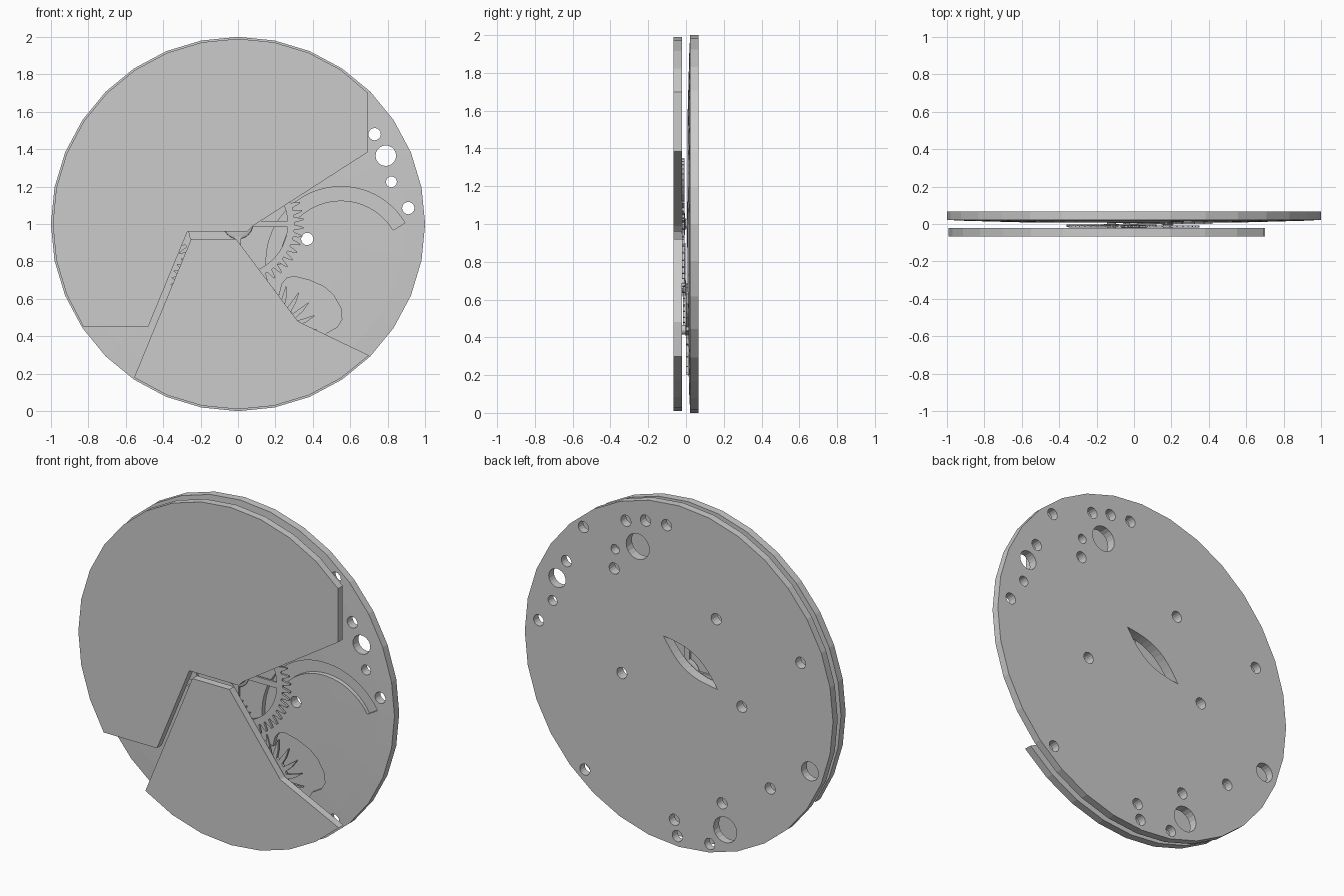
import bpy, bmesh
from math import sin, cos, pi, radians, atan2
from mathutils import Vector

if "Cube" in bpy.data.objects:
    bpy.data.objects.remove(bpy.data.objects["Cube"])


def add_prism(bm, pts, y0, y1):
    front = [bm.verts.new((x, y0, z)) for x, z in pts]
    back = [bm.verts.new((x, y1, z)) for x, z in pts]
    bm.faces.new(front)
    bm.faces.new(back[::-1])
    n = len(pts)
    for i in range(n):
        j = (i + 1) % n
        bm.faces.new((front[i], back[i], back[j], front[j]))


def finish(bm, name):
    bmesh.ops.recalc_face_normals(bm, faces=bm.faces)
    me = bpy.data.meshes.new(name)
    bm.to_mesh(me)
    bm.free()
    ob = bpy.data.objects.new(name, me)
    bpy.context.collection.objects.link(ob)
    return ob


def arc(cx, cz, r, a0, a1, n):
    return [(cx + r * cos(a0 + (a1 - a0) * i / n), cz + r * sin(a0 + (a1 - a0) * i / n))
            for i in range(n + 1)]


def circle(cx, cz, r, n=16):
    return arc(cx, cz, r, 0, 2 * pi, n)[:-1]


def tip_arc(p, q, bulge, n=12):
    # shallow curve from p to q, pushed sideways by bulge
    p, q = Vector(p), Vector(q)
    d = (q - p).normalized()
    side = Vector((-d.y, d.x))
    return [tuple(p.lerp(q, i / n) + side * bulge * sin(pi * i / n)) for i in range(n)]


# back plate: 32-sided disc with a very shallow domed face
bm = bmesh.new()
rings = []
for r, y in ((1, .066), (1, .022), (.9, .017), (.6, .009)):
    rings.append([bm.verts.new((x, y, z)) for x, z in circle(0, 1, r, 32)])
for a, b in zip(rings, rings[1:]):
    for i in range(32):
        j = (i + 1) % 32
        bm.faces.new((a[i], a[j], b[j], b[i]))
bm.faces.new(rings[0][::-1])
peak = bm.verts.new((0, .006, 1))
for i in range(32):
    bm.faces.new((rings[-1][i], rings[-1][(i + 1) % 32], peak))
plate = finish(bm, "back_plate")

# cutters: screw holes, lens window, curved groove, wheel pocket
bm = bmesh.new()
small = [(.73, 1.48), (.91, 1.085), (.37, .92), (.62, 1.71), (.344, 1.82), (.217, 1.855),
         (.08, 1.865), (.42, 1.52), (-.242, 1.40), (-.79, 1.29), (-.408, .93), (-.592, .50),
         (-.28, .33), (.03, .15), (.01, .06), (-.2, .07), (.61, .29)]
for x, z in small:
    add_prism(bm, circle(x, z, .033), -.02, .1)
for x, z, r in ((.79, 1.365, .055), (-.85, .67, .055), (.267, 1.69, .075), (-.3, .18, .075),
                (.82, 1.225, .029), (.414, 1.635, .027)):
    add_prism(bm, circle(x, z, r, 20), -.02, .1)
lens_a, lens_b = (.1, 1.21), (-.25, .99)
add_prism(bm, tip_arc(lens_a, lens_b, -.06) + tip_arc(lens_b, lens_a, -.06), -.02, .1)
groove = arc(.55, .8, .4, radians(31), radians(183), 28) + \
    arc(.55, .8, .325, radians(183), radians(31), 28)
add_prism(bm, groove, -.02, .036)
pocket = [(.22, .62), (.235, .68), (.26, .71), (.3, .72), (.38, .70), (.46, .665), (.51, .62),
          (.55, .55), (.555, .49), (.53, .45), (.47, .415), (.40, .28), (.28, .2),
          (.16, .18), (.075, .24), (-.03, .3), (-.07, .42), (-.04, .54), (.06, .63), (.15, .65)]
add_prism(bm, pocket, -.02, .032)
cutter = finish(bm, "plate_cutter")
cutter.hide_render = True
cutter.hide_set(True)
mod = plate.modifiers.new("holes", "BOOLEAN")
mod.operation = "DIFFERENCE"
mod.solver = "EXACT"
mod.object = cutter


# front bridges following the rim of the plate
def rim(a0, a1, r=.99):
    step = pi / 16
    ks = range(int(a0 // step) + 1, int(-(-a1 // step)))
    return [(r * cos(k * step), 1 + r * sin(k * step)) for k in ks]


def bridge(name, start, end, inner):
    a0 = atan2(start[1] - 1, start[0]) % (2 * pi)
    a1 = atan2(end[1] - 1, end[0]) % (2 * pi)
    bm = bmesh.new()
    add_prism(bm, [start] + rim(a0 + .02, a1 - .02) + [end] + inner, -.066, -.022)
    return finish(bm, name)


bridge("upper_bridge", (.695, 1.70), (-.825, .45),
       [(-.48, .45), (-.27, .96), (.05, .96), (.08, .99), (.695, 1.385)])
bridge("lower_bridge", (-.555, .18), (.70, .298),
       [(.32, .48), (-.01, .92), (-.25, .92)])


# toothed wheels with rim, spokes and domed hub
def wheel(name, cx, cz, tip, root, inner, teeth, y0, y1, shape, hub, spokes):
    bm = bmesh.new()
    outer, bore = [], []
    for t in range(teeth):
        for f, h in shape:
            a = 2 * pi * (t + f) / teeth
            r = root + (tip - root) * h
            outer.append((cx + r * cos(a), cz + r * sin(a)))
            a = 2 * pi * (t + min(f, .99)) / teeth
            bore.append((cx + inner * cos(a), cz + inner * sin(a)))
    # root ring keeps the teeth separate from the web of the wheel
    loops = [[bm.verts.new((x, y, z)) for x, z in pts]
             for pts, y in ((outer, y0), (outer, y1), (bore, y1), (bore, y0))]
    n = len(outer)
    for a, b in zip(loops, loops[1:] + loops[:1]):
        for i in range(n):
            j = (i + 1) % n
            bm.faces.new((a[i], a[j], b[j], b[i]))
    for k in range(spokes):
        a = 2 * pi * k / spokes
        d, s = Vector((cos(a), sin(a))), Vector((-sin(a), cos(a))) * .017
        c = Vector((cx, cz))
        end = c + d * (inner + .01)
        start = c + d * hub * .5
        add_prism(bm, [tuple(p) for p in (start - s, end - s, end + s, start + s)], y0, y1)
    finish(bm, name)
    bpy.ops.mesh.primitive_uv_sphere_add(segments=24, ring_count=12, radius=hub,
                                         location=(cx, (y0 + y1) / 2, cz))
    ob = bpy.context.object
    ob.name = name + "_hub"
    ob.scale.y = .011 / hub
    bpy.ops.object.shade_smooth_by_angle()
    bpy.ops.mesh.primitive_cylinder_add(vertices=16, radius=.025, depth=.055,
                                        location=(cx, 0, cz), rotation=(pi / 2, 0, 0))
    bpy.context.object.name = name + "_axle"


cog = [(0, 0), (.2, 0), (.35, .6), (.47, 1), (.63, 1), (.75, .6), (.9, 0)]
leaf = [(0, 0), (.35, 0), (.62, .5), (.92, 1), (.98, 1), (.85, .5)]
wheel("centre_wheel", 0, 1, .35, .302, .265, 48, -.02, -.008, cog, .08, 4)
wheel("third_wheel", -.12, .66, .24, .208, .17, 40, -.016, -.003, cog, .06, 4)
wheel("escape_wheel", .18, .44, .24, .14, .1, 20, 0, .014, leaf, .05, 4)
